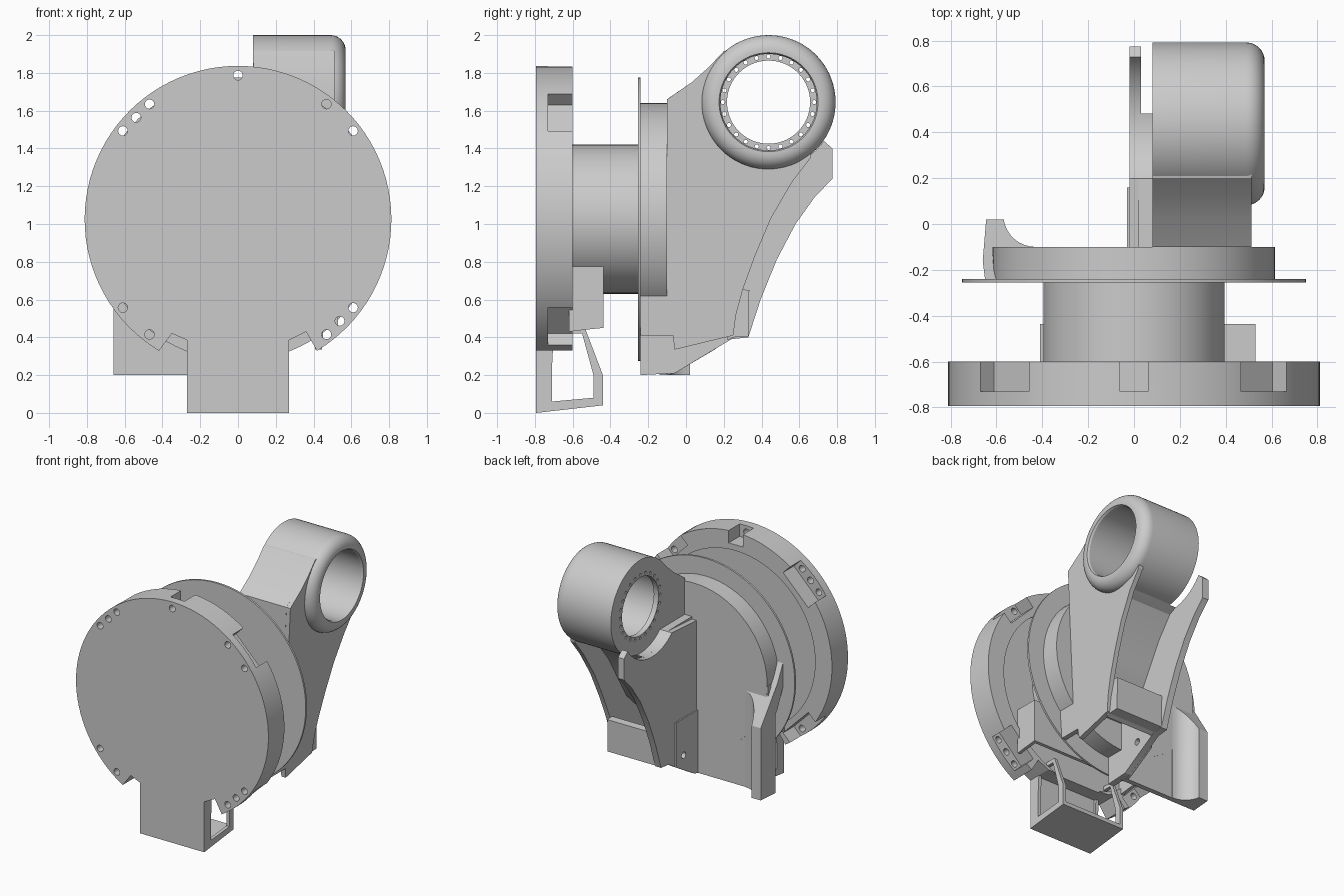
import bpy, bmesh, math
from math import sin, cos, pi, radians

if "Cube" in bpy.data.objects:
    bpy.data.objects.remove(bpy.data.objects["Cube"])

CZ = 1.025            # height of the main axis
BY, BZ = 0.437, 1.645  # axis of the arm boss


def arc(cx, cy, r, a0, a1, n):
    return [(cx + r * cos(radians(a0 + (a1 - a0) * i / n)),
             cy + r * sin(radians(a0 + (a1 - a0) * i / n))) for i in range(n + 1)]


def circle(cx, cy, r, n=72):
    return arc(cx, cy, r, 0, 360, n)[:-1]


def finish(name, bm):
    bmesh.ops.recalc_face_normals(bm, faces=bm.faces)
    me = bpy.data.meshes.new(name)
    bm.to_mesh(me)
    bm.free()
    ob = bpy.data.objects.new(name, me)
    bpy.context.collection.objects.link(ob)
    return ob


def prism(name, axis, pts, a, b):
    """Extrude a 2D profile along an axis from a to b."""
    place = {'x': lambda p, t: (t, p[0], p[1]),
             'y': lambda p, t: (p[0], t, p[1]),
             'z': lambda p, t: (p[0], p[1], t)}[axis]
    bm = bmesh.new()
    lo = [bm.verts.new(place(p, a)) for p in pts]
    hi = [bm.verts.new(place(p, b)) for p in pts]
    bm.faces.new(lo)
    bm.faces.new(hi[::-1])
    n = len(pts)
    for i in range(n):
        j = (i + 1) % n
        bm.faces.new((lo[i], hi[i], hi[j], lo[j]))
    return finish(name, bm)


def rect(a0, b0, a1, b1):
    return [(a0, b0), (a1, b0), (a1, b1), (a0, b1)]


def cut(ob, cutters):
    for c in cutters:
        c.hide_render = True
        m = ob.modifiers.new("cut", 'BOOLEAN')
        m.operation, m.solver, m.object = 'DIFFERENCE', 'EXACT', c
    dg = bpy.context.evaluated_depsgraph_get()
    me = bpy.data.meshes.new_from_object(ob.evaluated_get(dg))
    ob.modifiers.clear()
    ob.data = me
    for c in cutters:
        bpy.data.objects.remove(c)


# Base disc with notched underside, bolt holes, rim pockets and shallow back recess
outline = arc(0, CZ, 0.812, -59, 239, 80) + [(-0.35, 0.42), (-0.27, 0.385),
                                             (0.27, 0.385), (0.36, 0.43)]
disc = prism("base_disc", 'y', outline, -0.793, -0.60)
tools = [prism("recess", 'y', circle(0, CZ, 0.67), -0.62, -0.5)]
for ang, half, bolts in [(45, .14, (-.1, .1)), (135, .15, (-.1, 0, .1)),
                         (225, .15, (-.1, .1)), (315, .14, (-.1, 0, .1)), (90, .06, (0,))]:
    c, s = cos(radians(ang)), sin(radians(ang))
    at = lambda r, t: (r * c - t * s, CZ + r * s + t * c)
    tools.append(prism("pocket", 'y', [at(.715, -half), at(.95, -half),
                                       at(.95, half), at(.715, half)], -0.73, -0.5))
    for t in bolts:
        tools.append(prism("bolt", 'y', circle(*at(.762, t), .025, 16), -0.85, -0.7))
cut(disc, tools)

# Connector box under the disc, open at the back with side windows
box = prism("connector_box", 'x', [(-.793, 0), (-.44, .04), (-.44, .2), (-.535, .45),
                                   (-.60, .45), (-.793, .45)], -0.27, 0.27)
cut(box, [prism("inside", 'x', [(-.72, .05), (-.3, .08), (-.3, .6), (-.72, .6)], -.245, .245),
          prism("window", 'x', [(-.71, .06), (-.49, .08), (-.49, .2), (-.55, .42),
                                (-.70, .42), (-.71, .23)], -1, 1)])
# Cover around the neck above the box, open underneath
cover = prism("connector_cover", 'x', [(-.62, .43), (-.535, .44), (-.437, .45), (-.437, .775),
                                       (-.62, .775)], -0.41, 0.53)
cut(cover, [prism("inside", 'x', rect(-.7, .3, -.46, .745), -.385, .505)])

# Neck, thin seal plate and turning column
round_parts = [prism("neck", 'y', circle(0, CZ, 0.395), -0.64, -0.24),
               prism("seal_plate", 'y', circle(0, CZ, 0.75, 96), -0.255, -0.24),
               prism("turning_column", 'y', circle(0, CZ, 0.615), -0.245, -0.10)]

# Thin lower left wing of the column
prism("wing_plate", 'y', rect(-.62, .2, 0.0, 1.02), -0.14, -0.102)

# Lug bar on the wing with concave fillet and sloped top
lug = prism("lug_bar", 'z', [(-.65, -.24), (-.66, -.16), (-.645, .02), (-.575, .02)]
            + arc(-.43, .04, .14, 188, 270, 8) + [(-.43, -.135), (-.55, -.24)], 0.2, 1.3)
cut(lug, [prism("slope", 'x', [(.04, .72), (-.26, 1.18), (-.26, 1.6), (.04, 1.6)], -1, 0),
          prism("front", 'x', [(-.141, .1), (-.141, .8), (-.26, 1.0), (-.26, .1)], -1, 0)])
round_parts.append(lug)

# Outer wall of the arm, leaning inwards towards the bottom
wall = prism("outer_wall", 'x',
             [(-.24, .41), (-.07, .41), (-.06, .335), (.25, .41), (.265, .52), (.30, .65),
              (.365, .83), (.45, 1.03), (.56, 1.22), (.66, 1.35), (.70, 1.6), (.43, 1.97),
              (.2, 1.915), (.12, 1.83), (.03, 1.75), (-.10, 1.66), (-.10, .62), (-.24, .62)],
             0.475, 0.512)
for v in wall.data.vertices:
    v.co.x += min(0, v.co.z - 1.3) * 0.07
# Solid core between the walls, concave at the back, stepped clear of the boss face
core = prism("arm_core", 'x',
             [(-.101, 1.66), (-.101, .62), (0, .64), (.10, .74), (.2, .92), (.3, 1.1),
              (.42, 1.26), (.56, 1.33), (.66, 1.40), (.70, 1.6), (.43, 1.97),
              (.2, 1.915), (.12, 1.83), (.03, 1.75)], 0.02, 0.48)
for v in core.data.vertices:
    if v.co.x > .1:
        v.co.x += min(0, v.co.z - 1.3) * 0.07
cut(core, [prism("seat", 'x', circle(BY, BZ, .357), -1, .081),
           prism("step", 'x', rect(-.3, 1.38, .9, 2.2), -1, .081)])
for ob in (wall, core):
    cut(ob, [prism("bore", 'x', circle(BY, BZ, .3, 48), -1, 1)])

# Thin inner web with a round seat under the boss
web = prism("inner_web", 'x',
            [(-.24, .2), (-.06, .21), (.24, .39), (.33, .4), (.395, .6), (.48, .81),
             (.58, 1.0), (.68, 1.14), (.775, 1.24), (.775, 1.40)]
            + arc(BY, BZ, .357, -35, -132, 24) + [(-.10, 1.36), (-.10, 1.0), (-.24, 1.0)],
            -0.02, 0.03)
panel = prism("web_panel", 'x', [(-.1, .2), (-.06, .21), (.16, .34), (.16, .68), (-.1, .68)],
              -0.03, -0.015)
for ob in (web, panel):
    cut(ob, [prism("hole", 'x', circle(.07, .40, .025, 20), -1, 1)])

# Bridge joining the two walls at the bottom
prism("bottom_bridge", 'x', [(.22, .385), (.25, .40), (.33, .405), (.335, .65), (.28, .655),
                             (.22, .62)], 0.02, 0.43)

# Boss: turned ring with rounded outer end and an inner bolt flange
section = ([(.08, .22), (.08, .355)] + arc(.49, .275, .08, 90, 0, 8)
           + [(.57, .262), (.555, .255), (.12, .258), (.12, .22)])
bm = bmesh.new()
N = 72
rings = [[bm.verts.new((x, BY + r * cos(2 * pi * k / N), BZ + r * sin(2 * pi * k / N)))
          for x, r in section] for k in range(N)]
for k in range(N):
    p, q = rings[k], rings[(k + 1) % N]
    for i in range(len(section)):
        j = (i + 1) % len(section)
        bm.faces.new((p[i], p[j], q[j], q[i]))
boss = finish("arm_boss", bm)
cut(boss, [prism("boss_bolt", 'x', circle(BY + .242 * cos(2 * pi * k / 24),
                                          BZ + .242 * sin(2 * pi * k / 24), .011, 10), 0, .2)
           for k in range(24)])
round_parts += [boss, disc, wall, core, web]

# Smooth the curved faces, keep edges sharp
bpy.ops.object.select_all(action='DESELECT')
for ob in round_parts:
    ob.select_set(True)
bpy.context.view_layer.objects.active = boss
bpy.ops.object.shade_smooth_by_angle(angle=radians(25))
